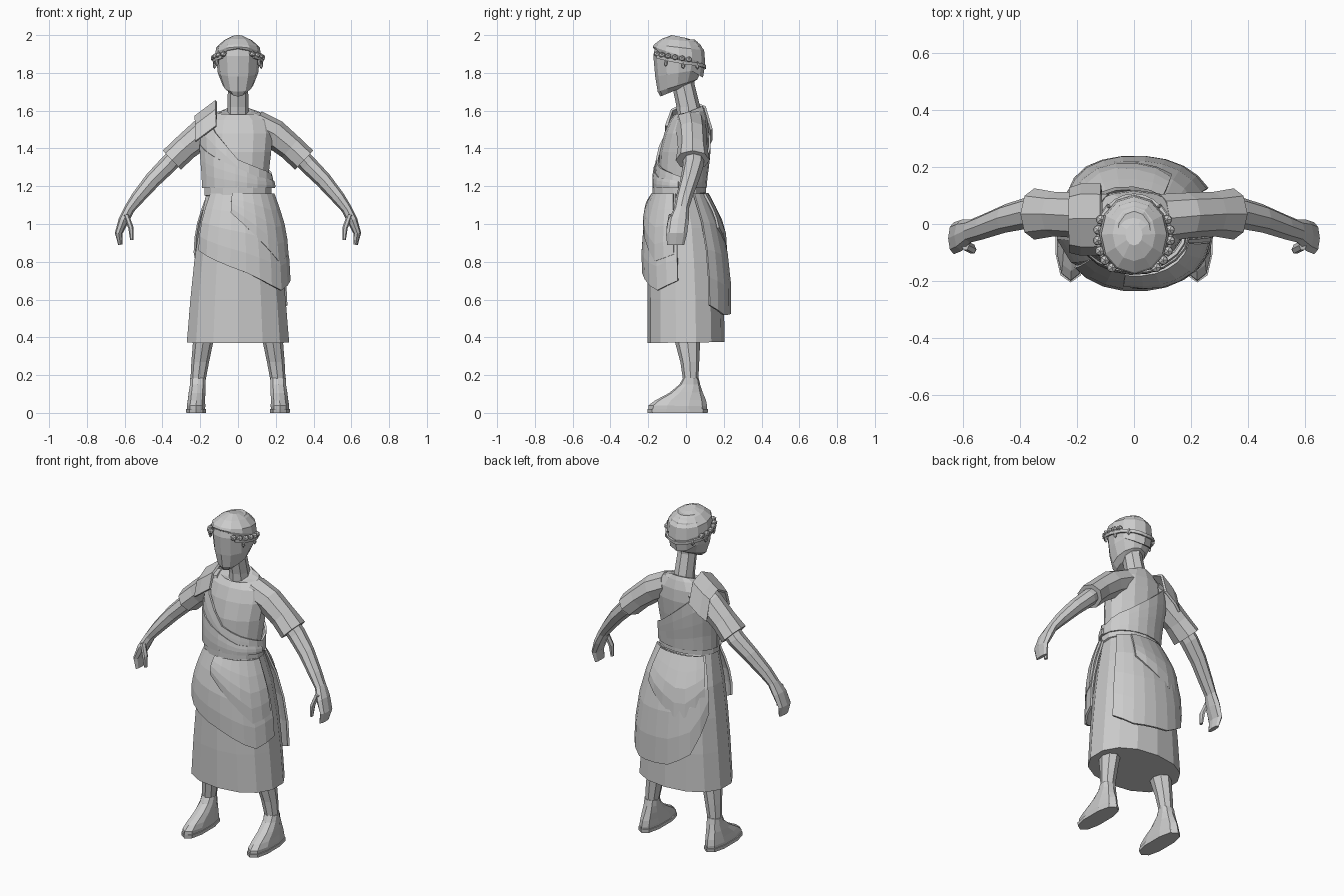
import bpy, bmesh, math
from mathutils import Vector

if "Cube" in bpy.data.objects:
    bpy.data.objects.remove(bpy.data.objects["Cube"])

grey = bpy.data.materials.new("plain_grey")
grey.diffuse_color = (0.6, 0.6, 0.6, 1)
grey.use_nodes = True
grey.node_tree.nodes["Principled BSDF"].inputs["Base Color"].default_value = grey.diffuse_color


def finish(name, bm):
    bmesh.ops.recalc_face_normals(bm, faces=bm.faces)
    me = bpy.data.meshes.new(name)
    bm.to_mesh(me)
    bm.free()
    me.materials.append(grey)
    ob = bpy.data.objects.new(name, me)
    bpy.context.collection.objects.link(ob)
    return ob


def grid(name, rows, closed=True, caps=True, thick=0):
    """Skin rows of points; closed rows become tubes, open rows become cloth sheets."""
    bm = bmesh.new()
    vs = [[bm.verts.new(p) for p in row] for row in rows]
    n = len(rows[0])
    for a, b in zip(vs, vs[1:]):
        for i in range(n if closed else n - 1):
            j = (i + 1) % n
            bm.faces.new((a[i], a[j], b[j], b[i]))
    if closed and caps:
        bm.faces.new(vs[0])
        bm.faces.new(vs[-1])
    ob = finish(name, bm)
    if thick:
        mod = ob.modifiers.new("cloth", "SOLIDIFY")
        mod.thickness = thick
        mod.offset = 0
    return ob


def ring_point(r, deg, p=1.0):
    """Ring = (front y, back y, front z, back z, half width, centre x); 0 deg is the front."""
    yf, yb, zf, zb, rx, cx = r
    t = math.radians(deg)
    sq = lambda v: math.copysign(abs(v) ** p, v)
    s, c = sq(math.sin(t)), sq(math.cos(t))
    k = (1 - c) / 2
    return Vector((cx + rx * s, yf + (yb - yf) * k, zf + (zb - zf) * k))


def body(name, rings, n=12, p=1.0):
    return grid(name, [[ring_point(r, 360 * i / n, p) for i in range(n)] for r in rings])


def surface(rings, deg, z, p=1.0):
    pts = [ring_point(r, deg, p) for r in rings]
    for a, b in zip(pts, pts[1:]):
        if z <= b.z:
            break
    return a.lerp(b, max(0, min(1, (z - a.z) / (b.z - a.z))))


def lerp_table(tab, x):
    for (x0, v0), (x1, v1) in zip(tab, tab[1:]):
        if x <= x1:
            break
    return v0 + (v1 - v0) * max(0, min(1, (x - x0) / (x1 - x0)))


def drape(name, rings, a0, a1, top, bottom, off, bulge=0, cols=9, rows=4, thick=0.012, p=1.0):
    """Cloth sheet lying over a body between two height tables."""
    out = []
    for j in range(rows + 1):
        t = j / rows
        row = []
        for i in range(cols + 1):
            d = a0 + (a1 - a0) * i / cols
            z = lerp_table(top, d) * (1 - t) + lerp_table(bottom, d) * t
            q = surface(rings, d, z, p)
            r = math.radians(d)
            q += Vector((math.sin(r), -math.cos(r), 0)) * (off + bulge * math.sin(t * 2.3))
            q.z = z
            row.append(q)
        out.append(row)
    return grid(name, out, closed=False, thick=thick)


def limb(name, path, side, n=8):
    """Tube along (x, y, z, in-plane radius, depth radius), swept in the x-z plane."""
    pts = [Vector((q[0] * side, q[1], q[2])) for q in path]
    rows = []
    for k, q in enumerate(path):
        d = pts[min(k + 1, len(pts) - 1)] - pts[max(k - 1, 0)]
        u = Vector((-d.z, 0, d.x)).normalized()
        rows.append([pts[k] + u * q[3] * math.cos(2 * math.pi * i / n)
                     + Vector((0, q[4] * math.sin(2 * math.pi * i / n), 0)) for i in range(n)])
    return grid(name, rows)


def blob(name, centre, size):
    bm = bmesh.new()
    bmesh.ops.create_icosphere(bm, subdivisions=1, radius=1)
    for v in bm.verts:
        v.co = Vector(centre) + Vector(a * b for a, b in zip(v.co, size))
    return finish(name, bm)


# Tunic: upper body and skirt
torso = [(-.145, .085, 1.16, 1.16, .165, 0), (-.145, .09, 1.25, 1.25, .165, 0),
         (-.14, .11, 1.38, 1.38, .18, 0), (-.115, .12, 1.48, 1.48, .19, 0),
         (-.085, .115, 1.55, 1.55, .175, 0), (-.06, .10, 1.58, 1.60, .12, 0),
         (-.05, .09, 1.57, 1.625, .07, 0)]
body("tunic_top", torso, 14)
skirt = [(-.205, .205, .37, .375, .277, 0), (-.205, .20, .60, .60, .258, 0),
         (-.20, .185, .80, .80, .237, 0), (-.19, .16, .98, .98, .21, 0),
         (-.165, .105, 1.13, 1.13, .178, 0), (-.15, .085, 1.19, 1.19, .165, 0)]
body("tunic_skirt", skirt, 14, .9)

# Belt
body("belt", [(-.165, .095, 1.14, 1.16, .172, 0), (-.178, .105, 1.145, 1.165, .183, 0),
              (-.178, .105, 1.20, 1.225, .183, 0), (-.165, .095, 1.205, 1.23, .172, 0)], 14)

# Wrapped cloth on the skirt
waist = [(-400, 1.16), (400, 1.16)]
drape("front_drape", skirt, -52, 82, waist, [(-52, .86), (0, .76), (50, .645), (82, .70)],
      .008, .026, p=.9)
drape("front_fold", skirt, -8, 78, waist, [(-8, 1.06), (50, .80), (78, .84)], .02, .022, 6, p=.9)
drape("back_drape", skirt, 120, 240, waist,
      [(120, .57), (148, .515), (185, .53), (215, .62), (240, .85)], .01, .03, p=.9)
drape("back_fold", skirt, 150, 235, waist, [(150, .98), (200, .80), (235, .95)], .02, .022, 6, p=.9)

# Diagonal sash across chest and back, with its shoulder cover
sash_top = [(-90, 1.52), (-60, 1.57), (-30, 1.46), (0, 1.34), (30, 1.30), (90, 1.25),
            (150, 1.33), (180, 1.41), (210, 1.50), (240, 1.57), (270, 1.52)]
drape("sash", torso, -90, 270, sash_top, [(-90, 1.19), (270, 1.19)], .012, .006, 20)
drape("sash_fold", torso, -75, 85, [(-75, 1.42), (-30, 1.34), (30, 1.25), (85, 1.225)],
      [(-75, 1.19), (85, 1.19)], .022, .006, 9, 3)
strap = [(-.105, 1.50), (-.075, 1.585), (.02, 1.632), (.10, 1.60), (.135, 1.48)]
grid("shoulder_cover", [[(x, y * (1 if x > -.2 else .9), z + (x + .14) * .75) for y, z in strap]
                        for x in (-.115, -.14, -.185, -.225)], closed=False, thick=.014)

# Neck and head
body("neck", [(-.045, .085, 1.52, 1.56, .06, 0), (-.05, .075, 1.62, 1.62, .056, 0),
              (-.075, .045, 1.74, 1.74, .053, 0), (-.08, .05, 1.80, 1.80, .05, 0)], 8)
head = [(-.135, .01, 1.675, 1.735, .045, 0), (-.15, .06, 1.70, 1.765, .08, 0),
        (-.163, .085, 1.78, 1.82, .107, 0), (-.173, .092, 1.89, 1.89, .117, 0),
        (-.162, .08, 1.945, 1.945, .10, 0), (-.12, .045, 1.978, 1.978, .06, 0)]
body("head", head, 12)
body("hair", [(-.172, .09, 1.93, 1.775, .112, 0), (-.176, .102, 1.938, 1.85, .122, 0),
              (-.17, .096, 1.95, 1.92, .115, 0), (-.13, .06, 1.98, 1.965, .075, 0),
              (-.075, .0, 2.0, 1.985, .03, 0)], 12)

# Wreath: band, beads and hanging leaves
band = [(40, 1.895), (100, 1.865), (180, 1.84), (260, 1.865), (320, 1.895)]
drape("wreath_band", head, 40, 320, band, [(a, z - .018) for a, z in band], .014, 0, 18, 1)
for s, side in ((1, "left"), (-1, "right")):
    for i in range(6):
        a = 38 + 15 * i
        q = surface(head, a * s, 1.9 - .006 * i)
        out = Vector((math.sin(math.radians(a * s)), -math.cos(math.radians(a)), 0)) * .012
        blob(f"wreath_bead_{side}_{i}", q + out, (.019, .019, .017))
    for i, (a, z) in enumerate(((62, 1.855), (100, 1.842), (135, 1.84))):
        q = surface(head, a * s, z)
        out = Vector((math.sin(math.radians(a * s)), -math.cos(math.radians(a)), 0)) * .014
        blob(f"wreath_leaf_{side}_{i}", q + out, (.011, .011, .022))

    # Sleeves, arms and hands
    limb(f"sleeve_{side}", [(.09, .02, 1.53, .075, .085), (.19, .03, 1.478, .078, .08),
                            (.28, .035, 1.405, .07, .078), (.35, .035, 1.338, .07, .09)], s)
    limb(f"arm_{side}", [(.30, .04, 1.39, .048, .055), (.37, .04, 1.315, .048, .056),
                         (.45, .02, 1.235, .044, .05), (.53, -.01, 1.14, .036, .044),
                         (.575, -.025, 1.08, .028, .04), (.605, -.04, 1.02, .028, .055),
                         (.632, -.05, .95, .02, .056), (.622, -.055, .89, .012, .045)], s)
    limb(f"thumb_{side}", [(.592, -.075, 1.05, .014, .018), (.567, -.088, .98, .014, .018),
                           (.562, -.09, .915, .009, .012)], s, 6)

    # Legs, feet and soles
    body(f"leg_{side}", [(-.015, .065, .17, .17, .04, .212 * s), (-.03, .07, .27, .27, .047, .2 * s),
                         (-.06, .075, .38, .38, .054, .184 * s), (-.075, .075, .55, .55, .06, .17 * s)], 8)
    body(f"foot_{side}", [(-.2, .11, .015, .015, .05, .222 * s), (-.198, .112, .04, .035, .051, .222 * s),
                          (-.165, .105, .065, .07, .048, .22 * s), (-.09, .088, .105, .11, .046, .217 * s),
                          (-.035, .075, .15, .15, .043, .213 * s), (-.015, .067, .185, .185, .043, .212 * s)],
         10, .85)
    body(f"sole_{side}", [(-.203, .115, 0, 0, .054, .222 * s), (-.205, .117, .02, .02, .055, .222 * s)], 10, .8)
